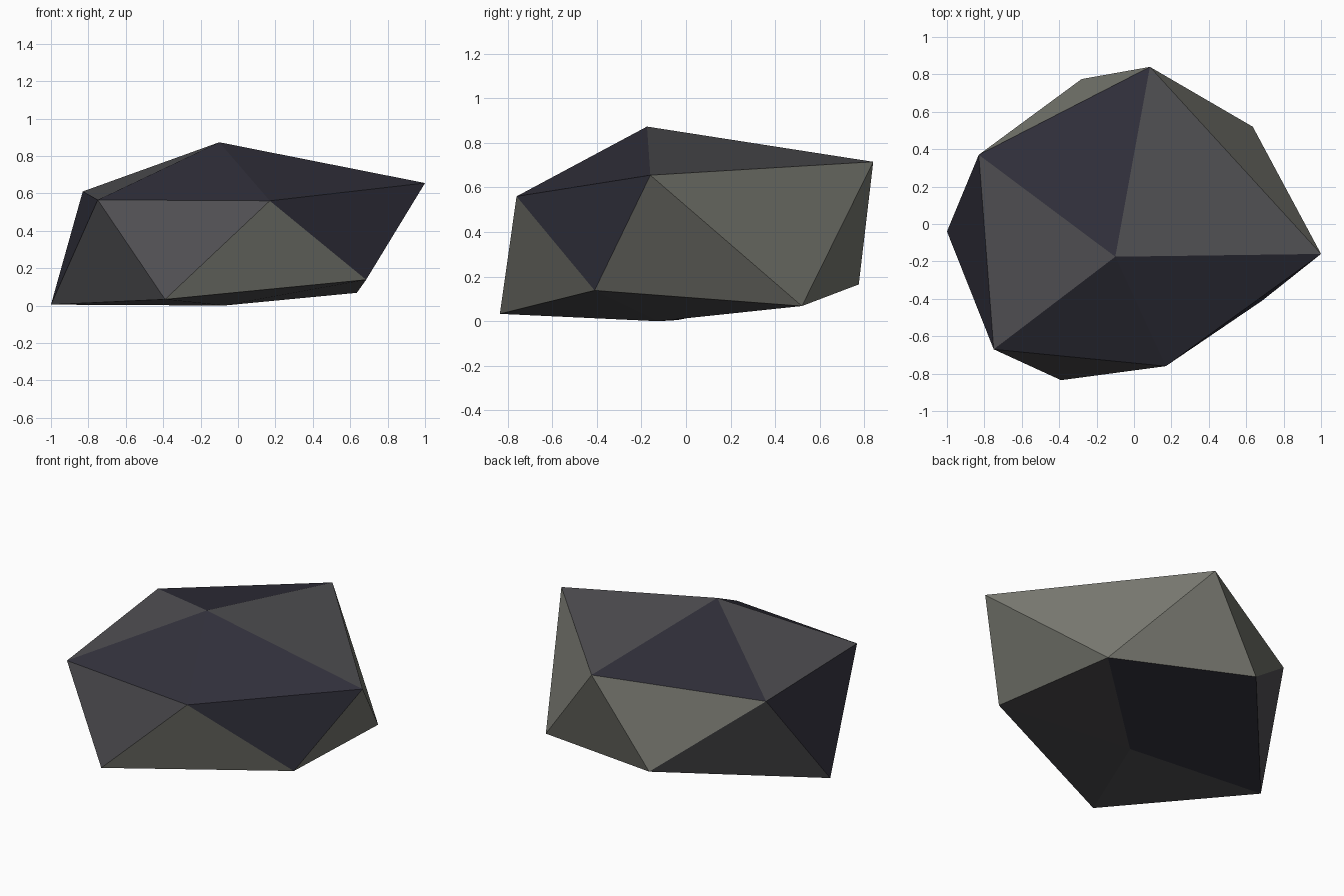
import bpy, bmesh

if "Cube" in bpy.data.objects:
    bpy.data.objects.remove(bpy.data.objects["Cube"])

# Three flat stone colours
def material(name, rgb):
    m = bpy.data.materials.new(name)
    m.diffuse_color = (*rgb, 1)
    m.use_nodes = True
    m.node_tree.nodes["Principled BSDF"].inputs["Base Color"].default_value = m.diffuse_color
    return m

colours = [material("grey_stone", (0.083, 0.081, 0.088)),
           material("dark_blue_stone", (0.030, 0.029, 0.043)),
           material("olive_grey_stone", (0.195, 0.197, 0.170))]
GREY, DARK, OLIVE = range(3)

# Boulder: a rough twenty-sided ball made of two five-point rings and two poles
upper_ring = [(1.0, -0.16, 0.655), (0.085, 0.84, 0.715), (-0.83, 0.37, 0.61),
              (-0.75, -0.67, 0.565), (0.17, -0.76, 0.56)]
lower_ring = [(0.635, 0.52, 0.068), (-0.28, 0.775, 0.165), (-1.0, -0.04, 0.005),
              (-0.39, -0.835, 0.033), (0.685, -0.41, 0.138)]

bm = bmesh.new()
up = [bm.verts.new(p) for p in upper_ring]
low = [bm.verts.new(p) for p in lower_ring]
top = bm.verts.new((-0.10, -0.175, 0.873))
bottom = bm.verts.new((-0.075, -0.125, 0.0))

# Stone colour of each facet, going round each band
cap = [GREY, DARK, GREY, DARK, DARK]
hanging = [OLIVE, OLIVE, DARK, GREY, DARK]
standing = [OLIVE, GREY, GREY, OLIVE, OLIVE]
base = [DARK, DARK, GREY, GREY, GREY]

def facet(verts, colour):
    bm.faces.new(verts).material_index = colour

for i in range(5):
    j = (i + 1) % 5
    facet((up[i], up[j], top), cap[i])
    facet((up[i], low[i], up[j]), hanging[i])
    facet((low[i], low[j], up[j]), standing[i])
    facet((low[j], low[i], bottom), base[i])

bmesh.ops.recalc_face_normals(bm, faces=bm.faces)
mesh = bpy.data.meshes.new("boulder")
bm.to_mesh(mesh)
bm.free()
for m in colours:
    mesh.materials.append(m)
bpy.context.collection.objects.link(bpy.data.objects.new("boulder", mesh))
